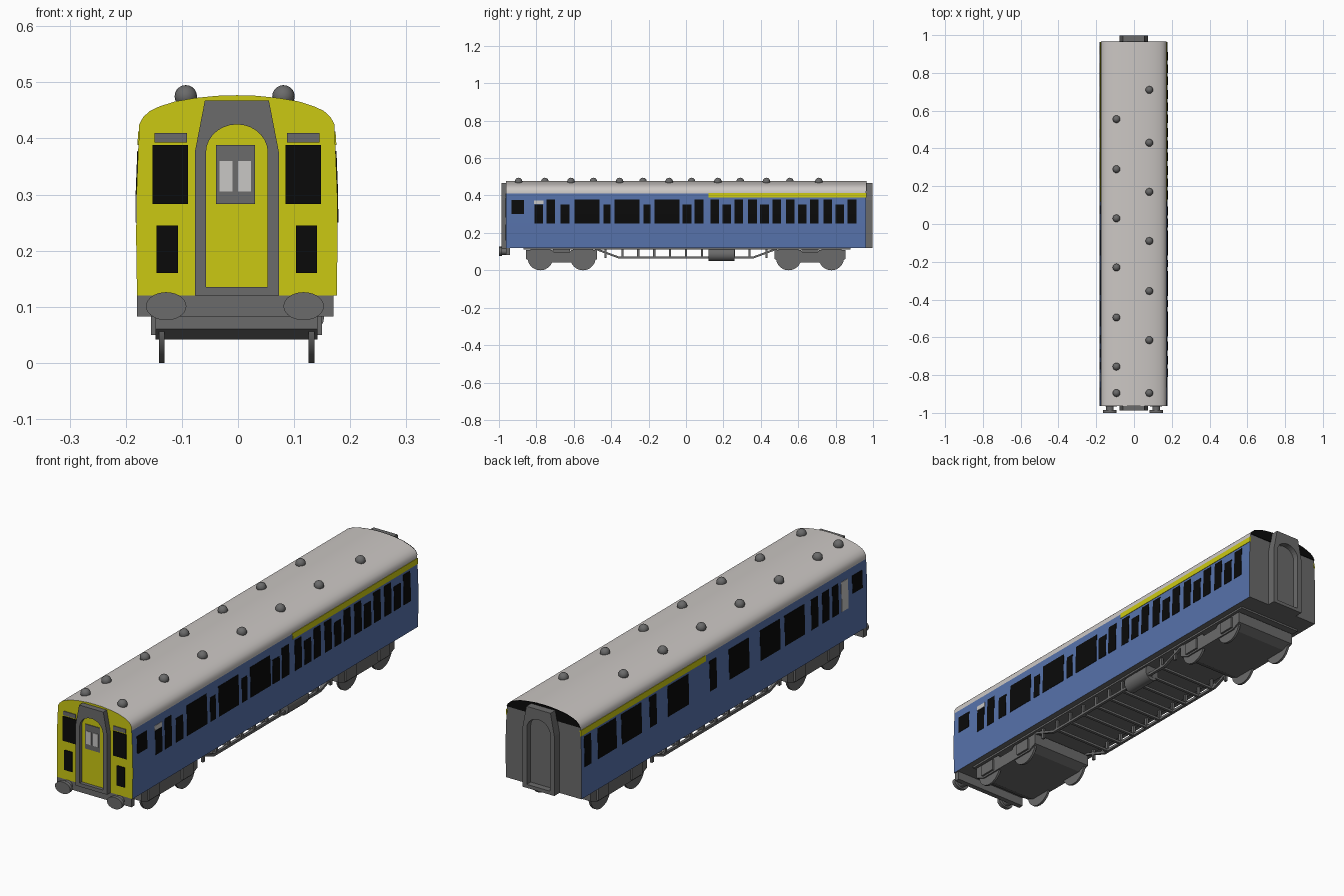
import bpy, bmesh, math
from mathutils import Matrix

if "Cube" in bpy.data.objects:
    bpy.data.objects.remove(bpy.data.objects["Cube"])

CX = -0.002  # body centre line


def mat(name, r, g, b):
    m = bpy.data.materials.new(name)
    m.diffuse_color = (r, g, b, 1)
    m.use_nodes = True
    m.node_tree.nodes["Principled BSDF"].inputs["Base Color"].default_value = m.diffuse_color
    return m


YELLOW = mat("yellow", 0.60, 0.58, 0.006)
BLUE = mat("blue", 0.095, 0.17, 0.41)
ROOF = mat("pale_roof_grey", 0.60, 0.57, 0.55)
GREY = mat("dark_grey", 0.145, 0.145, 0.145)
BLACK = mat("black", 0.003, 0.003, 0.003)
PANE = mat("light_pane", 0.58, 0.57, 0.56)


def add_prism(bm, pts, axis, a, b):
    """Extrude a 2D outline along x (outline in y,z) or y (outline in x,z)."""
    def co(p, t):
        return (t, p[0], p[1]) if axis == "x" else (p[0], t, p[1])
    va = [bm.verts.new(co(p, a)) for p in pts]
    vb = [bm.verts.new(co(p, b)) for p in pts]
    bm.faces.new(va)
    bm.faces.new(vb[::-1])
    for i in range(len(pts)):
        j = (i + 1) % len(pts)
        bm.faces.new((va[j], va[i], vb[i], vb[j]))


def finish(name, bm, mats, smooth=False):
    bmesh.ops.recalc_face_normals(bm, faces=bm.faces)
    me = bpy.data.meshes.new(name)
    bm.to_mesh(me)
    bm.free()
    for m in mats:
        me.materials.append(m)
    ob = bpy.data.objects.new(name, me)
    bpy.context.collection.objects.link(ob)
    if smooth:
        bpy.ops.object.select_all(action="DESELECT")
        ob.select_set(True)
        bpy.context.view_layer.objects.active = ob
        bpy.ops.object.shade_smooth_by_angle(angle=math.radians(35))
    return ob


def prisms(name, m, items, smooth=False):
    bm = bmesh.new()
    for it in items:
        add_prism(bm, *it)
    return finish(name, bm, [m], smooth)


def rect(a0, a1, b0, b1):
    return [(a0, b0), (a1, b0), (a1, b1), (a0, b1)]


def ellipse(ca, cb, ra, rb, n=28):
    return [(ca + ra * math.cos(2 * math.pi * i / n),
             cb + rb * math.sin(2 * math.pi * i / n)) for i in range(n)]


# Body shell: half cross-section mirrored, extruded along the car
side = [(0.178, 0.12), (0.1795, 0.22), (0.179, 0.30), (0.176, 0.378), (0.174, 0.41)]
roof = [(0.174, 0.425), (0.167, 0.438), (0.155, 0.449), (0.138, 0.457),
        (0.11, 0.466), (0.075, 0.472), (0.035, 0.476)]
half = side + roof
section = [(CX + x, z) for x, z in half] + [(CX, 0.477)] + [(CX - x, z) for x, z in half[::-1]]
bm = bmesh.new()
add_prism(bm, section, "y", -0.963, 0.963)
bm.faces.ensure_lookup_table()
for f in bm.faces:
    c = f.calc_center_median()
    if c.y < -0.9:
        f.material_index = 2          # yellow front
    elif c.y > 0.9 or c.z < 0.121:
        f.material_index = 3          # grey rear and floor
    else:
        f.material_index = 1 if c.z > 0.41 else 0
finish("body_shell", bm, [BLUE, ROOF, YELLOW, GREY], True)

# Black arch across the rear end of the roof
prisms("rear_roof_arch", BLACK, [([p for p in section if p[1] > 0.415], "y", 0.962, 0.966)])


def side_x(z):
    for (x0, z0), (x1, z1) in zip(side, side[1:]):
        if z <= z1:
            return x0 + (x1 - x0) * (z - z0) / (z1 - z0)
    return side[-1][0]


def side_plate(s, y0, y1, z0, z1, out=0.0015):
    """Thin plate following the side wall; s is +1 right, -1 left."""
    zs = [z0] + [z for _, z in side if z0 < z < z1] + [z1]
    pts = [(CX + s * (side_x(z) + out), z) for z in zs]
    pts += [(CX + s * (side_x(z) - 0.003), z) for z in zs[::-1]]
    return (pts, "y", y0, y1)


# Right side windows: (start, width, top)
HI, LO = 0.378, 0.352
right = [(-0.81, 0.045, LO), (-0.745, 0.045, HI), (-0.67, 0.047, LO), (-0.596, 0.134, HI),
         (-0.44, 0.037, LO), (-0.382, 0.134, HI), (-0.227, 0.037, LO), (-0.168, 0.134, HI),
         (-0.019, 0.048, LO), (0.045, 0.048, HI)]
for i in range(4):
    y = 0.131 + 0.2015 * i
    right += [(y, 0.046, HI), (y + 0.064, 0.046, LO), (y + 0.129, 0.046, HI)]
prisms("right_windows", BLACK, [side_plate(1, y, y + w, 0.25, t) for y, w, t in right]
       + [side_plate(1, -0.932, -0.865, 0.30, 0.375)])
prisms("right_door_panel", PANE, [side_plate(1, -0.813, -0.763, 0.354, 0.374)])

# Left side windows: (centre, width)
left = [(0.92, 0.046), (0.79, 0.125), (0.625, 0.134), (0.48, 0.046), (0.31, 0.14),
        (0.075, 0.046), (-0.10, 0.134), (-0.31, 0.134), (-0.475, 0.134),
        (-0.61, 0.046), (-0.685, 0.046), (-0.75, 0.04)]
prisms("left_windows", BLACK, [side_plate(-1, c - w / 2, c + w / 2, 0.25, HI) for c, w in left]
       + [side_plate(-1, -0.932, -0.865, 0.30, 0.375)])
prisms("left_door_panel", PANE, [side_plate(-1, -0.835, -0.79, 0.25, 0.375)])

# Yellow stripe above the rear half of the windows
prisms("side_stripes", YELLOW, [side_plate(s, 0.12, 0.964, 0.388, 0.412, 0.002) for s in (1, -1)])

# Cab front windows and headcode strips
F0, F1 = -0.966, -0.961
front_black, front_grey = [], []
for s in (1, -1):
    def m(a, b, z0, z1):
        return (rect(CX + s * a, CX + s * b, z0, z1), "y", F0, F1)
    front_black += [m(0.087, 0.150, 0.283, 0.388), m(0.105, 0.143, 0.16, 0.245)]
    front_grey += [m(0.089, 0.147, 0.393, 0.41)]
prisms("front_windows", BLACK, front_black)
prisms("front_headcode_strips", GREY, front_grey)

# Gangway frames at both ends: tapered outline with arched opening
outer = [(0.075, 0.12), (0.075, 0.375), (0.057, 0.468)]
arch = [(0.055 * math.cos(a), 0.375 + 0.05 * math.sin(a))
        for a in [math.pi * i / 14 for i in range(15)]]
frame = (outer + [(-x, z) for x, z in outer[::-1]] + [(-0.055, 0.12)]
         + arch[::-1] + [(0.055, 0.12)])
frame = [(CX + x, z) for x, z in frame]
sill = rect(CX - 0.055, CX + 0.055, 0.12, 0.135)
for nm, a, b in (("front", -0.987, -0.96), ("rear", 0.96, 0.998)):
    prisms(nm + "_gangway_frame", GREY, [(frame, "y", a, b), (sill, "y", a, b)])
opening = [(CX + x, z) for x, z in [(-0.055, 0.13), (0.055, 0.13)] + arch]
prisms("front_gangway_door", YELLOW, [(opening, "y", -0.972, -0.96)])
prisms("rear_gangway_door", GREY, [(opening, "y", 0.96, 0.972)])
prisms("front_door_window_frame", GREY, [(rect(-0.039, 0.030, 0.283, 0.388), "y", -0.975, -0.97)])
prisms("front_door_panes", PANE, [(rect(a, a + 0.023, 0.305, 0.36), "y", -0.977, -0.97)
                                  for a in (-0.033, 0.0)])

# Roof ventilators
bm = bmesh.new()
for x, ys in ((-0.093, (0.555, 0.29, 0.03, -0.23, -0.495, -0.755, -0.895)),
              (0.081, (0.71, 0.43, 0.17, -0.09, -0.355, -0.615, -0.895))):
    for y in ys:
        bmesh.ops.create_uvsphere(bm, u_segments=16, v_segments=10, radius=0.02,
                                  matrix=Matrix.Translation((x, y, 0.475)))
finish("roof_vents", bm, [GREY], True)

# Buffer beam and oval buffers
prisms("buffer_beam", GREY, [(rect(-0.18, 0.17, 0.083, 0.12), "y", -0.962, -0.94)])
prisms("buffers", GREY, [(ellipse(x, 0.101, 0.036, 0.025), "y", -1.0, -0.985) for x in (-0.128, 0.117)]
       + [(ellipse(x, 0.101, 0.02, 0.018), "y", -0.986, -0.95) for x in (-0.128, 0.117)], True)

# Underframe
prisms("underframe", GREY, [(rect(-0.155, 0.15, 0.112, 0.122), "y", -0.87, 0.88)])

# Bogies with wheels
for nm, yc in (("front", -0.665), ("rear", 0.663)):
    slab = [(yc + a, z) for a, z in ((-0.19, 0.108), (-0.19, 0.06), (-0.15, 0.042),
                                     (0.15, 0.042), (0.19, 0.06), (0.19, 0.108),
                                     (0.05, 0.108), (0.04, 0.095), (-0.04, 0.095), (-0.05, 0.108))]
    prisms(nm + "_bogie_frame", GREY, [(slab, "x", -0.147, 0.142),
                                       (rect(yc - 0.045, yc + 0.045, 0.09, 0.115), "x", -0.12, 0.115)])
    prisms(nm + "_wheels", GREY, [(ellipse(yc + d, 0.068, 0.068, 0.068, 32), "x", x - 0.005, x + 0.005)
                                  for d in (-0.114, 0.114) for x in (-0.136, 0.131)], True)
    prisms(nm + "_axle_boxes", GREY, [(rect(yc + d - 0.035, yc + d + 0.035, 0.05, 0.1), "x", x - 0.01, x + 0.01)
                                      for d in (-0.114, 0.114) for x in (-0.145, 0.14)])

# Underfloor truss: trussed side beams, posts and cross members
T = 0.011
chord = [(-0.5, 0.115), (-0.36, 0.063), (0.36, 0.063), (0.5, 0.115)]
beam = chord + [(y, z + T) for y, z in chord[::-1]]
posts = [-0.34 + 0.085 * i for i in range(9)]
truss = []
for x in (-0.14, 0.135):
    truss.append((beam, "x", x - 0.006, x + 0.006))
    truss += [(rect(y - 0.006, y + 0.006, 0.065, 0.115), "x", x - 0.005, x + 0.005)
              for y in posts + [-0.43, 0.43]]
truss += [(rect(y - 0.006, y + 0.006, 0.064, 0.074), "x", -0.14, 0.135) for y in posts]
prisms("underfloor_truss", GREY, truss)

# Underfloor air tank
prisms("air_tank", GREY, [(ellipse(0.12, 0.085, 0.034, 0.036, 20), "y", 0.12, 0.26)], True)
